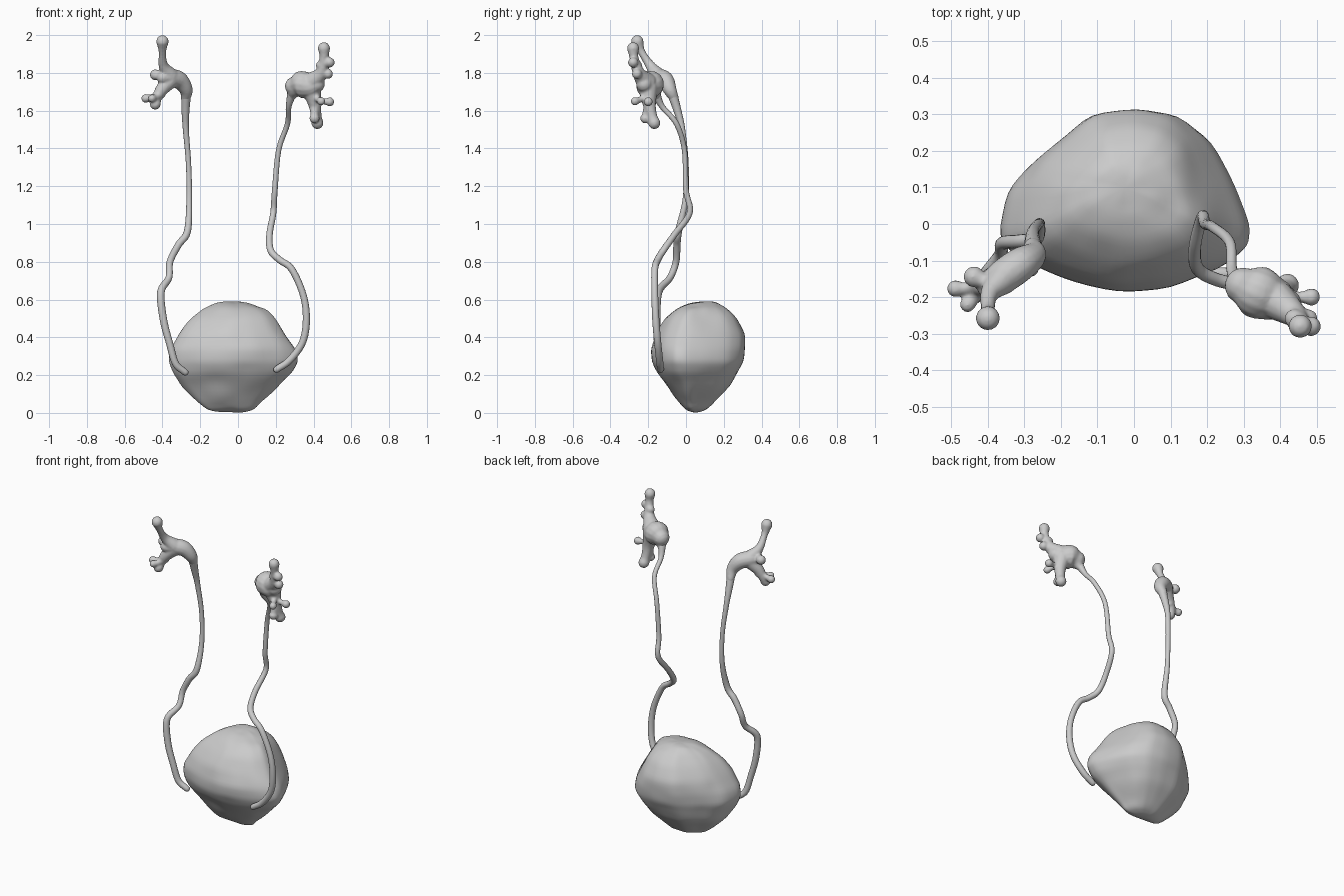
import bpy, bmesh, math
from mathutils import Vector, noise


def finish(bm, name):
    bmesh.ops.recalc_face_normals(bm, faces=bm.faces)
    for f in bm.faces:
        f.smooth = True
    me = bpy.data.meshes.new(name)
    bm.to_mesh(me)
    bm.free()
    ob = bpy.data.objects.new(name, me)
    bpy.context.collection.objects.link(ob)
    return ob


def spline(pts, n):
    """Catmull-Rom resampling of (x, y, z, radius) points."""
    p = [Vector(q) for q in pts]
    p = [2 * p[0] - p[1]] + p + [2 * p[-1] - p[-2]]
    out = []
    for i in range(1, len(p) - 2):
        a, b, c, d = p[i - 1:i + 3]
        for k in range(n):
            t = k / n
            out.append(0.5 * (2 * b + (c - a) * t + (2 * a - 5 * b + 4 * c - d) * t * t
                              + (3 * b - a - 3 * c + d) * t ** 3))
    return out + [p[-2]]


def loft(bm, rings):
    """Skin closed rings of coordinates and cap both ends."""
    vs = [[bm.verts.new(c) for c in r] for r in rings]
    n = len(vs[0])
    for a, b in zip(vs, vs[1:]):
        for i in range(n):
            bm.faces.new((a[i], a[(i + 1) % n], b[(i + 1) % n], b[i]))
    bm.faces.new(vs[0][::-1])
    bm.faces.new(vs[-1])


def tube(bm, pts, sides=14, n=5):
    """Tapered round tube with domed ends."""
    s = spline(pts, n)
    path = [(q.xyz, q.w) for q in s]
    d0 = (path[0][0] - path[1][0]).normalized()
    d1 = (path[-1][0] - path[-2][0]).normalized()
    angs = [math.radians(a) for a in (30, 55, 78)]
    (p0, r0), (p1, r1) = path[0], path[-1]
    path = ([(p0 + d0 * r0 * math.sin(a), r0 * math.cos(a)) for a in reversed(angs)] + path
            + [(p1 + d1 * r1 * math.sin(a), r1 * math.cos(a)) for a in angs])
    rings, tan = [], None
    for i, (p, r) in enumerate(path):
        t = (path[min(i + 1, len(path) - 1)][0] - path[max(i - 1, 0)][0]).normalized()
        side = t.orthogonal().normalized() if tan is None else tan.rotation_difference(t) @ side
        side = (side - t * side.dot(t)).normalized()
        up, tan = t.cross(side), t
        rings.append([p + r * (side * math.cos(2 * math.pi * k / sides)
                               + up * math.sin(2 * math.pi * k / sides)) for k in range(sides)])
    loft(bm, rings)


def pelvis(name, branches):
    """Branches fused into one organic body."""
    bm = bmesh.new()
    for b in branches:
        tube(bm, b)
    ob = finish(bm, name)
    m = ob.modifiers.new("fuse", 'REMESH')
    m.mode, m.voxel_size, m.use_smooth_shade = 'VOXEL', 0.006, True
    m = ob.modifiers.new("soften", 'SMOOTH')
    m.factor, m.iterations = 0.5, 5


def ureter(name, pts):
    bm = bmesh.new()
    tube(bm, pts, 14, 6)
    finish(bm, name)


# Bladder: plan outline fitted into the bounds of each level
outline = [(-.366, -.03), (-.34, .095), (-.285, .165), (-.2, .235), (-.12, .3), (.02, .315),
           (.125, .295), (.21, .23), (.27, .11), (.315, 0), (.31, -.055), (.235, -.12),
           (.1, -.165), (-.04, -.18), (-.2, -.14), (-.325, -.085)]
levels = [(.003, -.08, .02, .03, .08), (.02, -.16, .09, -.01, .11), (.06, -.215, .135, -.045, .15),
          (.14, -.305, .22, -.1, .235), (.21, -.35, .29, -.155, .275), (.27, -.372, .32, -.18, .305),
          (.34, -.362, .308, -.187, .315), (.42, -.315, .25, -.168, .315), (.5, -.25, .2, -.12, .27),
          (.555, -.19, .145, -.05, .215), (.58, -.13, .07, .02, .17), (.588, -.06, .01, .07, .13)]
bm = bmesh.new()
loft(bm, [[(x0 + (u + .366) / .681 * (x1 - x0), y0 + (v + .18) / .495 * (y1 - y0), z)
           for u, v in outline] for z, x0, x1, y0, y1 in levels])
bmesh.ops.subdivide_edges(bm, edges=bm.edges, cuts=1, use_grid_fill=True, smooth=0.3)
for v in bm.verts:
    off = 0.010 * noise.noise(v.co * 9) + 0.004 * noise.noise(v.co * 22)
    v.co += (v.co - Vector((-.03, .06, .3))).normalized() * off
    v.co.z = max(v.co.z, 0)
bladder = finish(bm, "bladder")
bladder.modifiers.new("round", 'SUBSURF').levels = 1
bladder.modifiers["round"].render_levels = 1

# Ureters: from kidney outlet down to the bladder wall
ureter("ureter_right", [
    (.285, -.16, 1.69, .025), (.268, -.125, 1.62, .015), (.262, -.05, 1.53, .014),
    (.215, -.008, 1.39, .014), (.195, 0, 1.18, .015), (.187, .02, 1.06, .016),
    (.167, -.06, .945, .017), (.173, -.12, .86, .018), (.22, -.15, .81, .018),
    (.285, -.165, .76, .018), (.345, -.165, .625, .018), (.362, -.16, .495, .019),
    (.342, -.15, .375, .019), (.275, -.14, .28, .019), (.205, -.135, .23, .018)])
ureter("ureter_left", [
    (-.275, -.07, 1.68, .026), (-.278, -.045, 1.6, .021), (-.276, -.02, 1.5, .016),
    (-.262, 0, 1.32, .014), (-.258, -.003, 1.13, .015), (-.268, -.04, .96, .019),
    (-.315, -.048, .89, .019), (-.36, -.053, .80, .018), (-.366, -.085, .715, .018),
    (-.408, -.145, .64, .02), (-.395, -.155, .495, .02), (-.36, -.15, .36, .019),
    (-.33, -.14, .26, .019), (-.28, -.125, .215, .018)])

# Right renal pelvis with its calyces
pelvis("renal_pelvis_right", [
    [(.3, -.17, 1.73, .052), (.335, -.185, 1.738, .073), (.38, -.205, 1.73, .062), (.415, -.22, 1.74, .045)],
    [(.285, -.155, 1.675, .022), (.295, -.165, 1.7, .04), (.32, -.18, 1.73, .06)],
    [(.39, -.21, 1.75, .055), (.44, -.25, 1.8, .034), (.455, -.275, 1.88, .024), (.455, -.28, 1.93, .033)],
    [(.44, -.26, 1.84, .028), (.463, -.275, 1.85, .021), (.484, -.28, 1.855, .028)],
    [(.43, -.24, 1.79, .028), (.455, -.26, 1.80, .02), (.475, -.26, 1.795, .028)],
    [(.385, -.2, 1.72, .055), (.405, -.195, 1.64, .036), (.415, -.18, 1.57, .028), (.42, -.168, 1.535, .033)],
    [(.405, -.195, 1.63, .03), (.405, -.21, 1.58, .022), (.405, -.215, 1.56, .028)],
    [(.4, -.2, 1.665, .03), (.45, -.2, 1.65, .015), (.485, -.2, 1.647, .025)],
    [(.4, -.205, 1.68, .03), (.425, -.24, 1.66, .016), (.44, -.27, 1.65, .023)]])

# Left renal pelvis with its calyces
pelvis("renal_pelvis_left", [
    [(-.278, -.06, 1.66, .024), (-.275, -.085, 1.71, .036), (-.31, -.11, 1.76, .047),
     (-.36, -.145, 1.775, .047), (-.395, -.17, 1.775, .036)],
    [(-.36, -.15, 1.785, .045), (-.395, -.19, 1.84, .026), (-.4, -.235, 1.91, .02), (-.4, -.258, 1.966, .034)],
    [(-.38, -.16, 1.79, .03), (-.41, -.155, 1.795, .021), (-.437, -.145, 1.79, .03)],
    [(-.36, -.145, 1.76, .045), (-.405, -.165, 1.71, .034), (-.43, -.175, 1.665, .026), (-.438, -.19, 1.635, .03)],
    [(-.41, -.165, 1.69, .028), (-.455, -.175, 1.672, .016), (-.488, -.177, 1.665, .024)],
    [(-.41, -.165, 1.69, .025), (-.435, -.2, 1.67, .017), (-.455, -.22, 1.665, .022)]])
